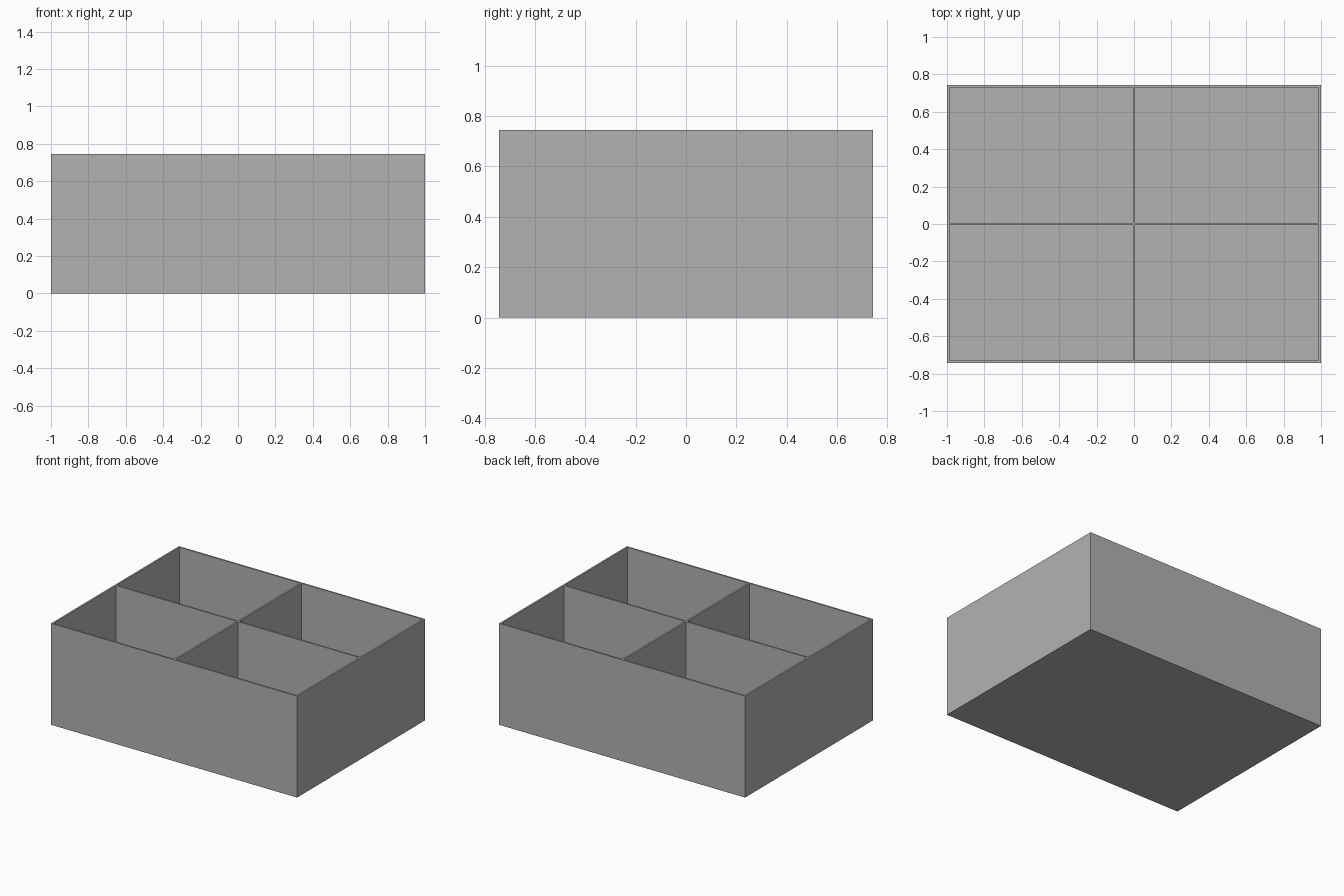
import bpy
import bmesh

cube = bpy.data.objects.get("Cube")
if cube:
    bpy.data.objects.remove(cube, do_unlink=True)

WIDTH, DEPTH, HEIGHT, WALL = 2.0, 1.485, 0.745, 0.0125

grey = bpy.data.materials.new("plain grey")
grey.use_nodes = True
colour = (0.448, 0.448, 0.448, 1)
grey.diffuse_color = colour
grey.node_tree.nodes["Principled BSDF"].inputs["Base Color"].default_value = colour

bm = bmesh.new()


def coordinates(size):
    """Outer edge, wall, divider and outer edge along one axis."""
    h, t = size / 2, WALL
    return [-h, -h + t, -t / 2, t / 2, h - t, h]


# Footprint grid: wall and divider strips around four compartments
xs, ys = coordinates(WIDTH), coordinates(DEPTH)
grid = [[bm.verts.new((x, y, 0)) for y in ys] for x in xs]
compartments = []
for i in range(len(xs) - 1):
    for j in range(len(ys) - 1):
        face = bm.faces.new((grid[i][j], grid[i + 1][j],
                             grid[i + 1][j + 1], grid[i][j + 1]))
        if i % 2 and j % 2:
            compartments.append(face)

# Raise the whole footprint into a solid block
bottom = list(bm.faces)
pockets = [f.calc_center_median().xy.to_tuple(4) for f in compartments]
raised = bmesh.ops.extrude_face_region(bm, geom=bottom, use_keep_orig=True)["geom"]
bmesh.ops.translate(bm, vec=(0, 0, HEIGHT),
                    verts=[g for g in raised if isinstance(g, bmesh.types.BMVert)])
tops = [g for g in raised if isinstance(g, bmesh.types.BMFace)
        and all(v.co.z > HEIGHT / 2 for v in g.verts)
        and g.calc_center_median().xy.to_tuple(4) in pockets]

# Sink the four compartments down to the floor
for face in tops:
    sunk = bmesh.ops.extrude_discrete_faces(bm, faces=[face])["faces"][0]
    bmesh.ops.translate(bm, vec=(0, 0, WALL - HEIGHT), verts=sunk.verts)

bmesh.ops.recalc_face_normals(bm, faces=bm.faces)
bmesh.ops.dissolve_limit(bm, angle_limit=0.01, verts=bm.verts, edges=bm.edges)

mesh = bpy.data.meshes.new("divided_box")
bm.to_mesh(mesh)
bm.free()
mesh.materials.append(grey)
box = bpy.data.objects.new("divided_box", mesh)
bpy.context.collection.objects.link(box)
